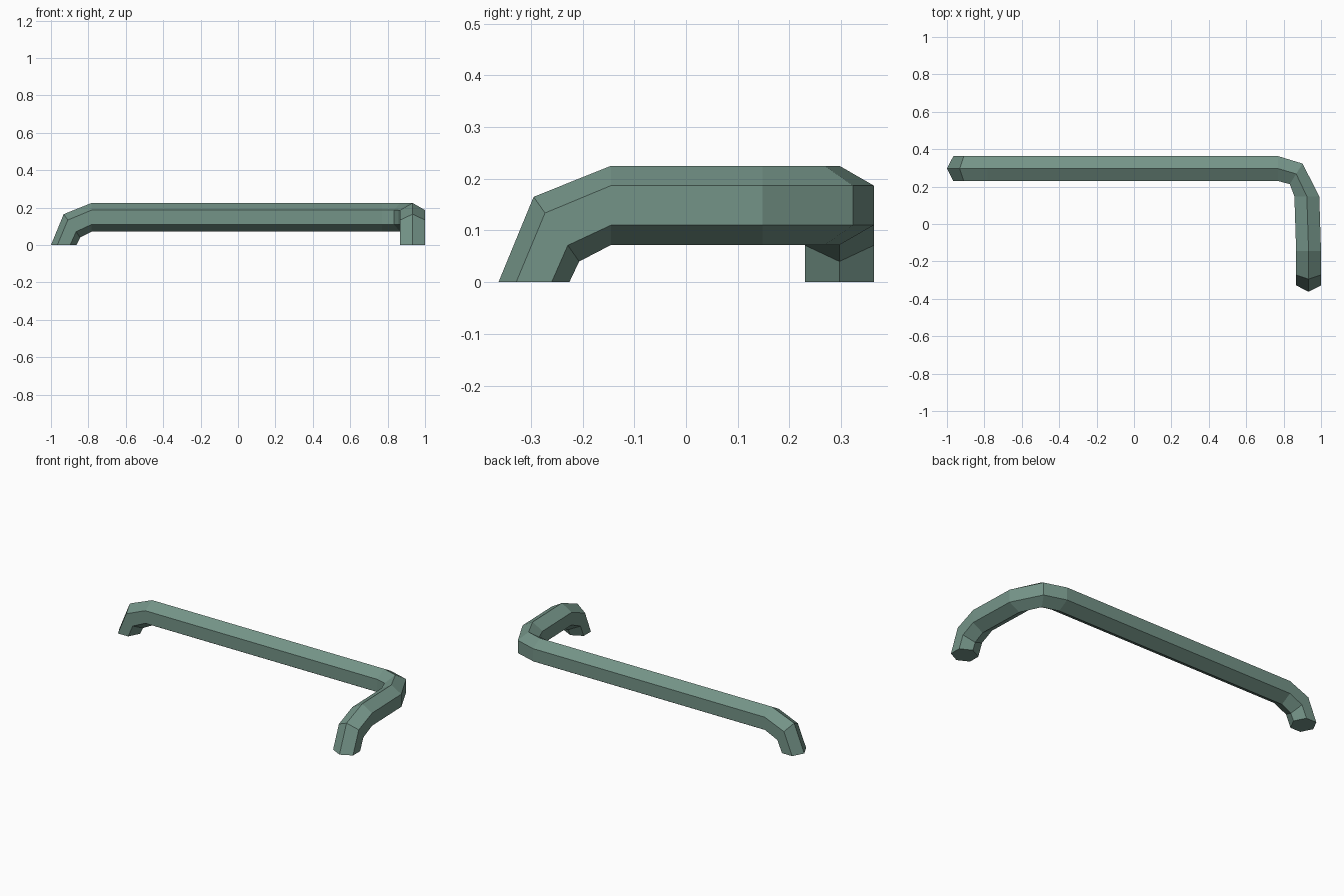
import bpy
import bmesh
from mathutils import Vector

if "Cube" in bpy.data.objects:
    bpy.data.objects.remove(bpy.data.objects["Cube"])

# Sage green paint
green = bpy.data.materials.new("sage_green")
green.diffuse_color = (0.175, 0.295, 0.245, 1)
green.use_nodes = True
green.node_tree.nodes["Principled BSDF"].inputs["Base Color"].default_value = green.diffuse_color

R, S = 0.0765, 0.0665      # hexagon: half height (corner up), half width
MID = 0.1485               # height of the tube's centre line


def leg_rings(foot, inward, side):
    """Foot, knee and start of the bar, for a bent leg leaning inward."""
    foot, d, s = Vector(foot), Vector(inward), Vector(side) * S
    up = Vector((0, 0, 1))
    return [
        (foot, d * -0.0685, s),
        (foot + d * 0.0435 + up * 0.1025, d * -0.044 + up * 0.0625, s),
        (foot + d * 0.149 + up * MID, up * R, s),
    ]


def hex_ring(center, up, side):
    return [center + up * a + side * b for a, b in
            ((1, 0), (.5, 1), (-.5, 1), (-1, 0), (-.5, -1), (.5, -1))]


# Path: left leg, rounded corner, right leg
up = Vector((0, 0, R))
left = leg_rings((-0.9315, 0.2965, 0), (1, 0, 0), (0, 1, 0))
right = leg_rings((0.9335, -0.294, 0), (0, 1, 0), (1, 0, 0))
corner = [
    (Vector((0.77, 0.2965, MID)), up, Vector((0, S, 0))),
    (Vector((0.867, 0.268, MID)), up, Vector((0.034, 0.055, 0))),
    (Vector((0.924, 0.148, MID)), up, Vector((S, 0, 0))),
]
path = left + corner + right[::-1]

# Skin the hexagonal tube and cap both feet
bm = bmesh.new()
rings = [[bm.verts.new(p) for p in hex_ring(*r)] for r in path]
for a, b in zip(rings, rings[1:]):
    for i in range(6):
        j = (i + 1) % 6
        bm.faces.new((a[i], a[j], b[j], b[i]))
bm.faces.new(rings[0])
bm.faces.new(rings[-1])
bmesh.ops.recalc_face_normals(bm, faces=bm.faces)

mesh = bpy.data.meshes.new("bent_rail")
bm.to_mesh(mesh)
bm.free()
mesh.materials.append(green)
rail = bpy.data.objects.new("bent_rail", mesh)
bpy.context.collection.objects.link(rail)
